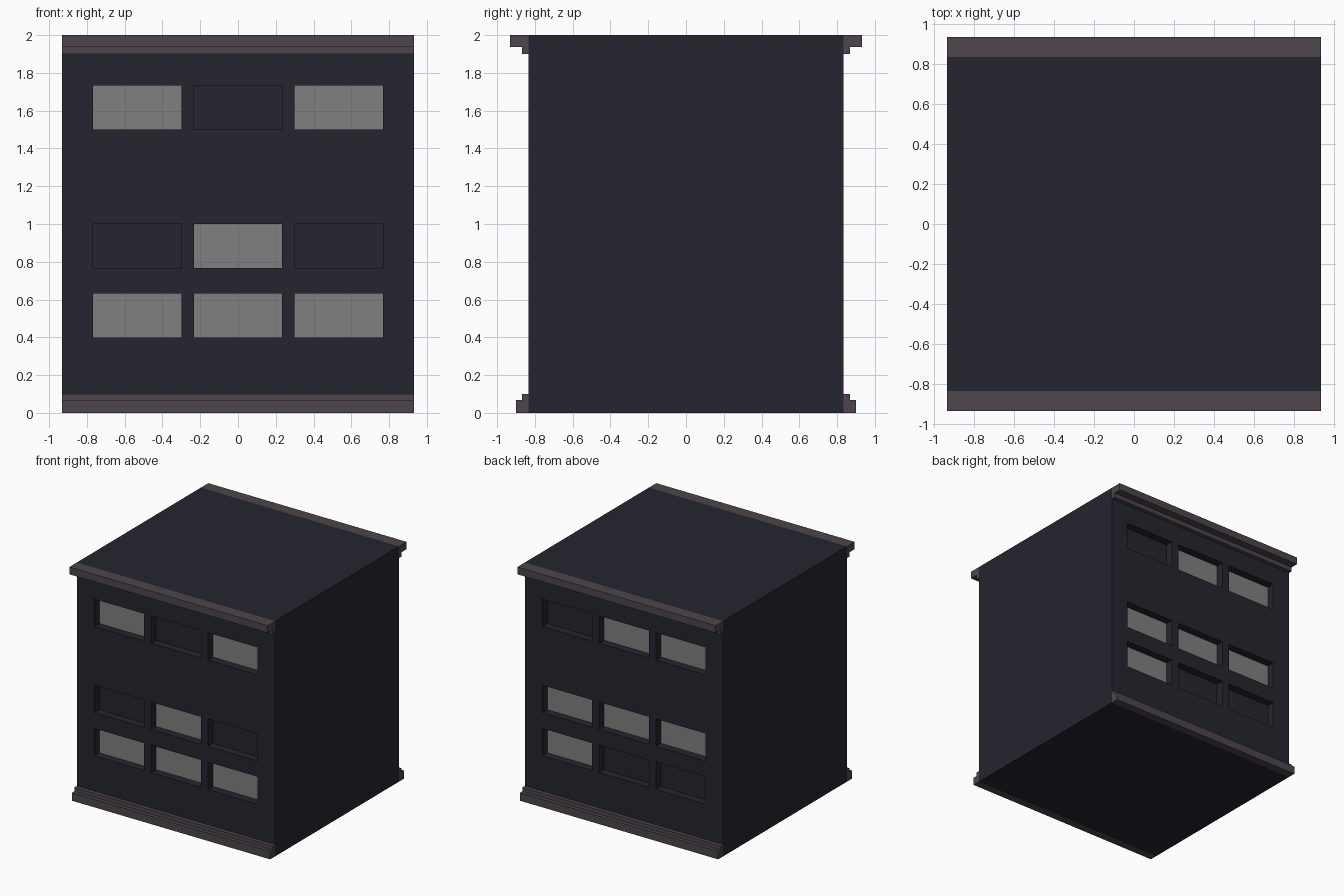
import bpy, bmesh

if "Cube" in bpy.data.objects:
    bpy.data.objects.remove(bpy.data.objects["Cube"])

W, D, H = 0.933, 0.833, 2.0      # half width, half depth, height
RECESS = 0.067


def material(name, rgb):
    m = bpy.data.materials.new(name)
    m.diffuse_color = (*rgb, 1.0)
    m.use_nodes = True
    m.node_tree.nodes["Principled BSDF"].inputs["Base Color"].default_value = m.diffuse_color
    return m


wall = material("dark wall", (0.0180, 0.0180, 0.0284))
trim = material("stone trim", (0.074, 0.060, 0.072))
pane = material("lit window", (0.216, 0.216, 0.216))


def finish(name, bm, mats):
    bmesh.ops.remove_doubles(bm, verts=bm.verts, dist=1e-5)
    bmesh.ops.recalc_face_normals(bm, faces=bm.faces)
    me = bpy.data.meshes.new(name)
    bm.to_mesh(me)
    bm.free()
    for m in mats:
        me.materials.append(m)
    ob = bpy.data.objects.new(name, me)
    bpy.context.collection.objects.link(ob)
    return ob


# Tower block: facade grids, where odd columns and odd rows are windows
xs = [-W, -0.767, -0.3, -0.233, 0.233, 0.3, 0.767, W]
zs = [0, 0.4, 0.633, 0.767, 1.0, 1.5, 1.733, H]
# lit pattern by row from the bottom, columns from -x to +x
lit = {-1: ["111", "010", "101"], 1: ["001", "111", "110"]}

bm = bmesh.new()


def quad(pts, mat=0):
    bm.faces.new([bm.verts.new(p) for p in pts]).material_index = mat


for side in (-1, 1):
    y, yi = side * D, side * (D - RECESS)
    for i in range(7):
        for j in range(7):
            c = [(xs[i], zs[j]), (xs[i + 1], zs[j]),
                 (xs[i + 1], zs[j + 1]), (xs[i], zs[j + 1])]
            if i % 2 and j % 2:
                quad([(x, yi, z) for x, z in c], int(lit[side][j // 2][i // 2]))
                for (x0, z0), (x1, z1) in zip(c, c[1:] + c[:1]):
                    quad([(x0, y, z0), (x1, y, z1), (x1, yi, z1), (x0, yi, z0)])
            else:
                quad([(x, y, z) for x, z in c])
# roof, underside and plain side walls
for a, b in zip(xs, xs[1:]):
    for z in (0, H):
        quad([(a, -D, z), (b, -D, z), (b, D, z), (a, D, z)])
for a, b in zip(zs, zs[1:]):
    for x in (-W, W):
        quad([(x, -D, a), (x, D, a), (x, D, b), (x, -D, b)])
finish("building_block", bm, [wall, pane])


# Stepped ledges: a profile in (y, z) extruded across the width
def ledge(name, profile, side):
    b = bmesh.new()
    f = b.faces.new([b.verts.new((-W, side * y, z)) for y, z in profile])
    r = bmesh.ops.extrude_face_region(b, geom=[f])
    vs = [g for g in r["geom"] if isinstance(g, bmesh.types.BMVert)]
    bmesh.ops.translate(b, verts=vs, vec=(2 * W, 0, 0))
    finish(name, b, [trim])


cornice = [(D, 1.9), (0.867, 1.9), (0.867, 1.938), (0.933, 1.938), (0.933, H), (D, H)]
plinth = [(D, 0), (0.9, 0), (0.9, 0.067), (0.867, 0.067), (0.867, 0.1), (D, 0.1)]
for side, label in ((-1, "front"), (1, "back")):
    ledge(label + "_cornice", cornice, side)
    ledge(label + "_plinth", plinth, side)
